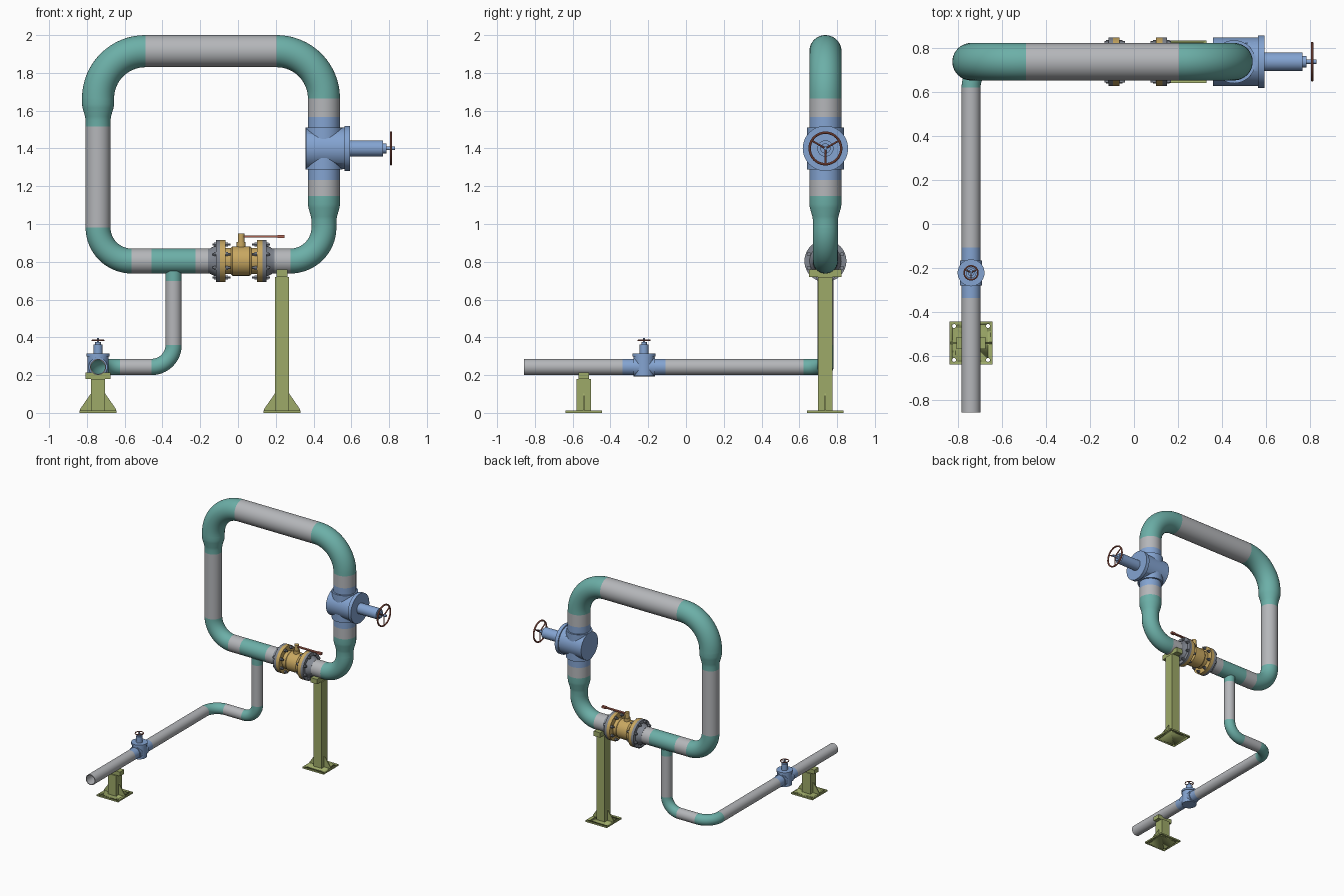
import bpy, bmesh, math
from mathutils import Vector as V

if "Cube" in bpy.data.objects:
    bpy.data.objects.remove(bpy.data.objects["Cube"])


def material(name, rgb):
    m = bpy.data.materials.new(name)
    m.diffuse_color = (*rgb, 1)
    m.use_nodes = True
    m.node_tree.nodes["Principled BSDF"].inputs["Base Color"].default_value = m.diffuse_color
    return m


TEAL = material("teal fitting", (0.15, 0.43, 0.39))
GREY = material("pipe grey", (0.46, 0.47, 0.49))
BLUE = material("valve blue", (0.23, 0.37, 0.64))
GOLD = material("valve gold", (0.58, 0.39, 0.12))
OLIVE = material("support olive", (0.34, 0.40, 0.14))
RED = material("handle red", (0.42, 0.13, 0.09))
STEEL = material("flange steel", (0.22, 0.24, 0.28))
X, Y, Z = V((1, 0, 0)), V((0, 1, 0)), V((0, 0, 1))


def finish(name, bm, mat):
    bmesh.ops.recalc_face_normals(bm, faces=bm.faces)
    me = bpy.data.meshes.new(name)
    bm.to_mesh(me)
    bm.free()
    me.shade_smooth()
    me.set_sharp_from_angle(angle=math.radians(30))
    if mat:
        me.materials.append(mat)
    ob = bpy.data.objects.new(name, me)
    bpy.context.collection.objects.link(ob)
    return ob


def add_rings(bm, rings, side, seg, closed):
    """Skin circles (centre, direction, radius); side is a vector normal to every direction."""
    loops = []
    for c, d, r in rings:
        w = d.cross(side)
        loops.append([bm.verts.new(c + r * (math.cos(a) * side + math.sin(a) * w))
                      for a in (2 * math.pi * i / seg for i in range(seg))])
    pairs = list(zip(loops, loops[1:]))
    if closed:
        pairs.append((loops[-1], loops[0]))
    else:
        bm.faces.new(loops[0])
        bm.faces.new(loops[-1])
    for a, b in pairs:
        for i in range(seg):
            j = (i + 1) % seg
            bm.faces.new((a[i], a[j], b[j], b[i]))


def side_of(d):
    return d.orthogonal().normalized()


def turned(name, origin, axis, profile, mat, seg=40):
    """Solid of revolution from (distance, radius) pairs."""
    bm = bmesh.new()
    add_rings(bm, [(V(origin) + axis * t, axis, r) for t, r in profile], side_of(axis), seg, False)
    return finish(name, bm, mat)


def hollow(name, rings, side, mat, wall=0.006):
    inner = [(c, d, r - wall) for c, d, r in reversed(rings)]
    bm = bmesh.new()
    add_rings(bm, rings + inner, side, 40, True)
    return finish(name, bm, mat)


def pipe(name, origin, axis, profile, mat):
    return hollow(name, [(V(origin) + axis * t, axis, r) for t, r in profile], side_of(axis), mat)


def elbow(name, corner, d_in, d_out, bend, r, mat=TEAL):
    centre = V(corner) + (d_out - d_in) * bend
    rings = []
    for i in range(17):
        a = math.pi / 2 * i / 16
        rings.append((centre + bend * (d_in * math.sin(a) - d_out * math.cos(a)),
                      d_in * math.cos(a) + d_out * math.sin(a), r))
    return hollow(name, rings, d_in.cross(d_out), mat)


def prism(name, origin, u, pts, half, mat):
    """Vertical profile in the u-z plane, thickened both ways."""
    n = u.cross(Z)
    bm = bmesh.new()
    sides = [[bm.verts.new(V(origin) + u * a + Z * b + n * s) for a, b in pts] for s in (-half, half)]
    bm.faces.new(sides[0])
    bm.faces.new(sides[1])
    k = len(pts)
    for i in range(k):
        j = (i + 1) % k
        bm.faces.new((sides[0][i], sides[0][j], sides[1][j], sides[1][i]))
    return finish(name, bm, mat)


def block(name, x0, x1, y, half, z0, z1, mat):
    return prism(name, (0, y, 0), X, [(x0, z0), (x1, z0), (x1, z1), (x0, z1)], half, mat)


def cut(ob, cutter):
    cutter.hide_render = True
    mod = ob.modifiers.new("cut", "BOOLEAN")
    mod.object, mod.operation, mod.solver = cutter, "DIFFERENCE", "EXACT"


# Large pipe loop
LX, RX, LY, ZT, ZB = -0.741, 0.455, 0.738, 1.915, 0.804
RB, RS, BB, BS = 0.085, 0.066, 0.25, 0.178
elbow("top_left_elbow", (LX, LY, ZT), Z, X, BB, RB)
elbow("top_right_elbow", (RX, LY, ZT), X, -Z, BB, RB)
elbow("bottom_left_elbow", (LX, LY, ZB), -Z, X, BS, RS)
elbow("bottom_right_elbow", (RX, LY, ZB), X, Z, BS, RS)
pipe("top_pipe", (0, LY, ZT), X, [(LX + BB, RB), (RX - BB, RB)], GREY)
pipe("left_reducer", (LX, LY, 0), Z, [(1.515, RS), (1.55, RS), (1.57, 0.069), (1.615, 0.082),
                                      (1.635, RB), (1.665, RB)], TEAL)
pipe("left_pipe", (LX, LY, 0), Z, [(ZB + BS, RS), (1.515, RS)], GREY)
pipe("right_reducer", (RX, LY, 0), Z, [(ZB + BS, RS), (1.02, RS), (1.04, 0.069), (1.085, 0.082),
                                       (1.105, RB), (1.147, RB)], TEAL)
pipe("right_lower_pipe", (RX, LY, 0), Z, [(1.147, RB), (1.233, RB)], GREY)
pipe("right_upper_pipe", (RX, LY, 0), Z, [(1.567, RB), (1.665, RB)], GREY)
for name, a, b, m in (("bottom_left_pipe", LX + BS, -0.457, GREY), ("tee_run", -0.457, -0.225, TEAL),
                      ("valve_inlet_pipe", -0.225, -0.158, GREY), ("valve_outlet_pipe", 0.192, RX - BS, GREY)):
    pipe(name, (0, LY, ZB), X, [(a, RS), (b, RS)], m)

# Small branch pipe
BX, BZ, SR, SB = -0.341, 0.243, 0.043, 0.117
pipe("tee_branch", (BX, LY, 0), Z, [(0.697, SR), (0.75, SR)], TEAL)
pipe("branch_drop", (BX, LY, 0), Z, [(BZ + SB, SR), (0.697, SR)], GREY)
elbow("branch_lower_elbow", (BX, LY, BZ), -Z, -X, SB, SR)
pipe("branch_cross_pipe", (0, LY, BZ), X, [(LX + SB, SR), (BX - SB, SR)], GREY)
elbow("branch_turn_elbow", (LX, LY, BZ), -X, -Y, SB, SR)
pipe("branch_long_pipe", (LX, 0, BZ), Y, [(-0.108, SR), (LY - SB, SR)], GREY)
pipe("branch_end_pipe", (LX, 0, BZ), Y, [(-0.857, SR), (-0.336, SR)], GREY)


# Handwheel gate valves
def handwheel(name, centre, axis, spoke, r, t):
    centre, cross = V(centre), axis.cross(spoke)
    bm = bmesh.new()

    def radial(a):
        return spoke * math.cos(a) + cross * math.sin(a)

    loops = []
    for i in range(40):
        d = radial(2 * math.pi * i / 40)
        loops.append([bm.verts.new(centre + d * (r - t + t * math.cos(b)) + axis * t * math.sin(b))
                      for b in (2 * math.pi * k / 10 for k in range(10))])
    for p, q in zip(loops, loops[1:] + loops[:1]):
        for k in range(10):
            m = (k + 1) % 10
            bm.faces.new((p[k], p[m], q[m], q[k]))
    for i in range(3):
        d = radial(2 * math.pi * i / 3)
        add_rings(bm, [(centre, d, t * 0.75), (centre + d * (r - t), d, t * 0.75)], axis, 8, False)
    finish(name, bm, RED)


def gate_valve(name, centre, run, up, half, s, pipe_r, stem, wheel):
    c = V(centre)
    pipe(name + "_ends", c, run, [(-half, pipe_r), (half, pipe_r)], BLUE)
    bore = turned(name + "_bore_cutter", c, run, [(-half, pipe_r - 0.003), (half, pipe_r - 0.003)], None)
    cut(turned(name + "_hub", c, run, [(-0.111 * s, 0.098 * s), (0.111 * s, 0.098 * s)], BLUE), bore)
    cut(turned(name + "_chamber", c, up, [(-0.095 * s, 0.11 * s), (0.11 * s, 0.11 * s)], BLUE, 48), bore)
    turned(name + "_bonnet_flange", c, up, [(0.11 * s, 0.12 * s), (0.138 * s, 0.12 * s)], BLUE, 48)
    base, top, nut, tip, r = stem
    turned(name + "_stem", c, up, [(base, r), (top, r), (top, r * 0.62), (nut, r * 0.62),
                                   (nut, r * 0.22), (tip, r * 0.22)], BLUE, 24)
    at, wr, wt = wheel
    handwheel(name + "_handwheel", c + up * at, up, -Z if abs(up.x) > 0.5 else -Y, wr, wt)


gate_valve("large_valve", (RX, LY, 1.4), Z, X, 0.167, 1.0, RB,
           (0.13, 0.312, 0.33, 0.376, 0.043), (0.355, 0.09, 0.0065))
gate_valve("small_valve", (LX, -0.222, BZ), Y, Z, 0.114, 0.51, SR,
           (0.065, 0.12, 0.131, 0.153, 0.024), (0.141, 0.035, 0.0035))

# Flanged ball valve
VX = 0.017
VC = V((VX, LY, ZB))
turned("ball_valve_body", VC, X, [(-0.085, 0.07), (-0.055, 0.07), (-0.045, 0.078), (0.045, 0.078),
                                  (0.055, 0.07), (0.085, 0.07)], GOLD)
for label, d in (("left", -X), ("right", X)):
    turned(label + "_valve_flange", VC, d, [(0.083, 0.111), (0.112, 0.111)], GOLD, 48)
    turned(label + "_pipe_flange", VC, d, [(0.112, 0.111), (0.133, 0.111), (0.133, 0.084), (0.165, RS + 0.001),
                                           (0.175, RS + 0.001)], STEEL, 48)
    bm = bmesh.new()
    for i in range(8):
        a = math.pi / 8 + math.pi / 4 * i
        p = VC + 0.095 * (Y * math.cos(a) + Z * math.sin(a))
        for t0, t1, r in ((0.058, 0.152, 0.007), (0.07, 0.083, 0.012), (0.133, 0.145, 0.012)):
            add_rings(bm, [(p + d * t0, d, r), (p + d * t1, d, r)], Y, 6, False)
    finish(label + "_flange_bolts", bm, STEEL)
turned("ball_valve_stem", VC, Z, [(0.06, 0.024), (0.1, 0.024), (0.1, 0.018), (0.146, 0.018)], GOLD, 24)
block("lever", VX - 0.015, 0.22, LY, 0.009, 0.929, 0.938, RED)
block("lever_grip", 0.21, 0.245, LY, 0.011, 0.925, 0.941, RED)


# Pipe supports
def support(name, x, y, across, height, cap_top, cap_half, cap_depth, axis_z, r):
    plate = block(name + "_base_plate", x - 0.097, x + 0.097, y, 0.097, 0, 0.012, OLIVE)
    bm = bmesh.new()
    for sx in (-1, 1):
        for sy in (-1, 1):
            p = V((x + sx * 0.077, y + sy * 0.077, 0))
            add_rings(bm, [(p - Z * 0.02, Z, 0.009), (p + Z * 0.03, Z, 0.009)], X, 16, False)
    cut(plate, finish(name + "_hole_cutter", bm, None))
    block(name + "_post", x - 0.037, x + 0.037, y, 0.038, 0.012, height, OLIVE)
    for label, d in (("left", -X), ("right", X)):
        prism(f"{name}_{label}_gusset", (x, y, 0), d,
              [(0.036, 0.012), (0.095, 0.012), (0.095, 0.02), (0.036, 0.105)], 0.004, OLIVE)
    # Cradle with a round seat for the pipe
    a0 = math.acos((axis_z - cap_top) / r)
    seat = [(r * math.sin(a), axis_z - r * math.cos(a)) for a in (a0 * (1 - i / 6) for i in range(13))]
    prism(name + "_cradle", (x, y, 0), across,
          [(-cap_half, height), (cap_half, height), (cap_half, cap_top)] + seat + [(-cap_half, cap_top)],
          cap_depth, OLIVE)


support("tall_support", 0.233, LY, Y, 0.72, 0.76, 0.086, 0.029, ZB, RS)
support("short_support", LX, -0.541, X, 0.18, 0.214, 0.066, 0.028, BZ, SR)
